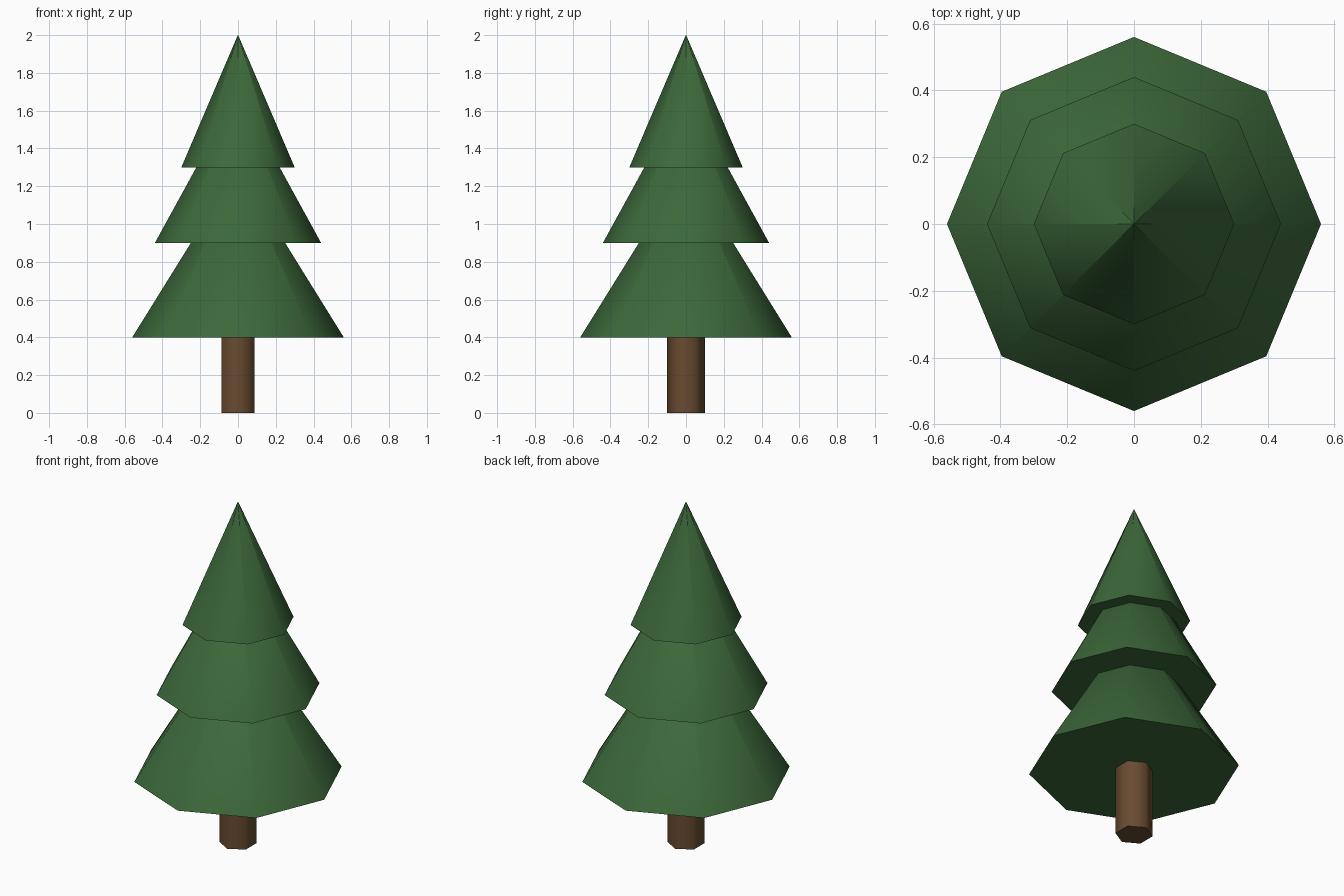
import bpy
import math

if "Cube" in bpy.data.objects:
    bpy.data.objects.remove(bpy.data.objects["Cube"])


def material(name, rgb):
    mat = bpy.data.materials.new(name)
    mat.diffuse_color = (*rgb, 1.0)
    mat.use_nodes = True
    mat.node_tree.nodes["Principled BSDF"].inputs["Base Color"].default_value = mat.diffuse_color
    return mat


GREEN = material("pine_green", (0.045, 0.138, 0.042))
BROWN = material("bark_brown", (0.140, 0.070, 0.030))


def tapered_part(name, sides, r_bottom, r_top, z_bottom, z_top, mat):
    """Upright prism or cone with a corner on the y axis and smooth sides."""
    bpy.ops.mesh.primitive_cone_add(
        vertices=sides, radius1=r_bottom, radius2=r_top,
        depth=z_top - z_bottom, end_fill_type='NGON',
        location=(0, 0, (z_bottom + z_top) / 2))
    obj = bpy.context.object
    obj.name = name
    obj.data.materials.append(mat)
    # Rounds the shading between sides, keeps the rims crisp
    bpy.ops.object.shade_smooth_by_angle(angle=math.radians(65))
    return obj


# Six-sided trunk
tapered_part("trunk", 6, 0.10, 0.10, 0.0, 0.4, BROWN)

# Three stacked eight-sided foliage tiers: name, radius, base, tip
TIERS = [
    ("lower_foliage", 0.56, 0.4, 1.3),
    ("middle_foliage", 0.44, 0.9, 1.7),
    ("upper_foliage", 0.30, 1.3, 2.0),
]
for name, radius, base, tip in TIERS:
    tapered_part(name, 8, radius, 0.001, base, tip, GREEN)
